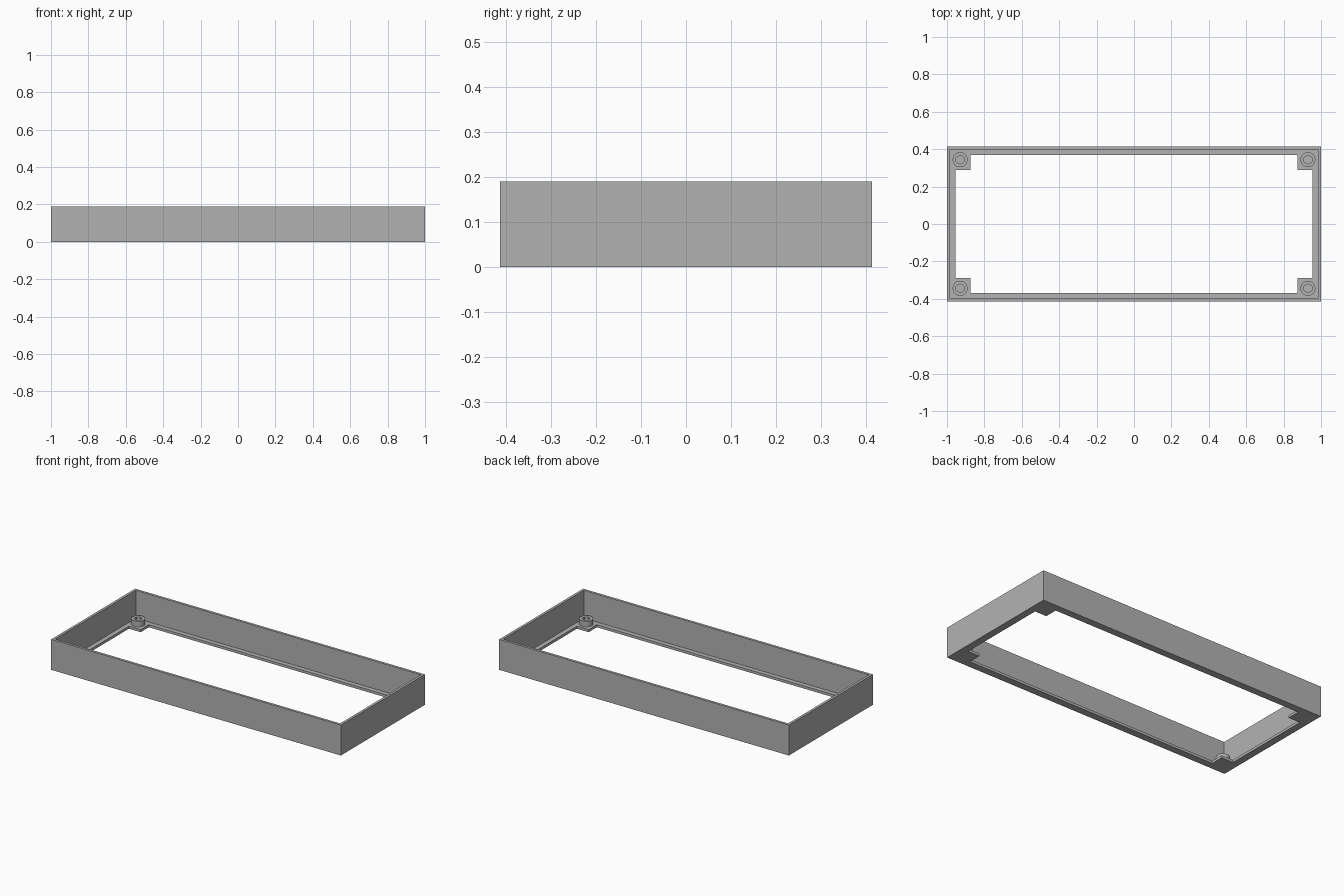
import bpy, bmesh, math

if "Cube" in bpy.data.objects:
    bpy.data.objects.remove(bpy.data.objects["Cube"])

X, Y, H = 1.0, 0.414, 0.19      # outer half sizes and height
WALL, LEDGE, FLOOR = 0.016, 0.045, 0.016
PAD = 0.081                     # corner pad size
BOSS_X, BOSS_Y, BOSS_R, BOSS_TOP = 0.93, 0.344, 0.04, 0.05
HEX = 0.0205                    # hex pocket apothem

grey = bpy.data.materials.new("grey plastic")
grey.diffuse_color = (0.45, 0.45, 0.45, 1)
grey.use_nodes = True
grey.node_tree.nodes["Principled BSDF"].inputs["Base Color"].default_value = grey.diffuse_color


def finish(name, bm):
    bmesh.ops.recalc_face_normals(bm, faces=bm.faces)
    me = bpy.data.meshes.new(name)
    bm.to_mesh(me)
    bm.free()
    me.materials.append(grey)
    ob = bpy.data.objects.new(name, me)
    bpy.context.collection.objects.link(ob)
    return ob


def bridge(bm, loops, closed):
    pairs = list(zip(loops, loops[1:] + loops[:1])) if closed else list(zip(loops, loops[1:]))
    for a, b in pairs:
        n = len(a)
        for i in range(n):
            j = (i + 1) % n
            bm.faces.new((a[i], a[j], b[j], b[i]))


# Frame: L-shaped section (inset, height) swept round the rectangle
bm = bmesh.new()
section = [(0, 0), (0, H), (WALL, H), (WALL, FLOOR), (LEDGE, FLOOR), (LEDGE, 0)]
bridge(bm, [[bm.verts.new((sx * (X - d), sy * (Y - d), z))
             for sx, sy in ((-1, -1), (1, -1), (1, 1), (-1, 1))]
            for d, z in section], True)
finish("frame", bm)


def hex_radius(a):
    return HEX / math.cos(a % (math.pi / 3) - math.pi / 6)


for sx, sy, tag in ((-1, -1, "front_left"), (1, -1, "front_right"),
                    (-1, 1, "back_left"), (1, 1, "back_right")):
    # Corner pad filling the opening corner
    bm = bmesh.new()
    bmesh.ops.create_cube(bm, size=1)
    for v in bm.verts:
        v.co = (sx * (X - LEDGE - PAD / 2) + v.co.x * PAD,
                sy * (Y - LEDGE - PAD / 2) + v.co.y * PAD,
                (v.co.z + 0.5) * FLOOR)
    finish("pad_" + tag, bm)

    # Round boss with a hexagonal pocket
    bm = bmesh.new()
    angles = [i * math.tau / 24 for i in range(24)]

    def ring(radius, z):
        return [bm.verts.new((sx * BOSS_X + radius(a) * math.cos(a + math.pi / 6),
                              sy * BOSS_Y + radius(a) * math.sin(a + math.pi / 6), z))
                for a in angles]

    bridge(bm, [ring(lambda a: BOSS_R, FLOOR), ring(lambda a: BOSS_R, BOSS_TOP),
                ring(hex_radius, BOSS_TOP), ring(hex_radius, FLOOR)], True)
    boss = finish("boss_" + tag, bm)
    bpy.ops.object.select_all(action='DESELECT')
    boss.select_set(True)
    bpy.context.view_layer.objects.active = boss
    bpy.ops.object.shade_smooth_by_angle(angle=math.radians(30))
